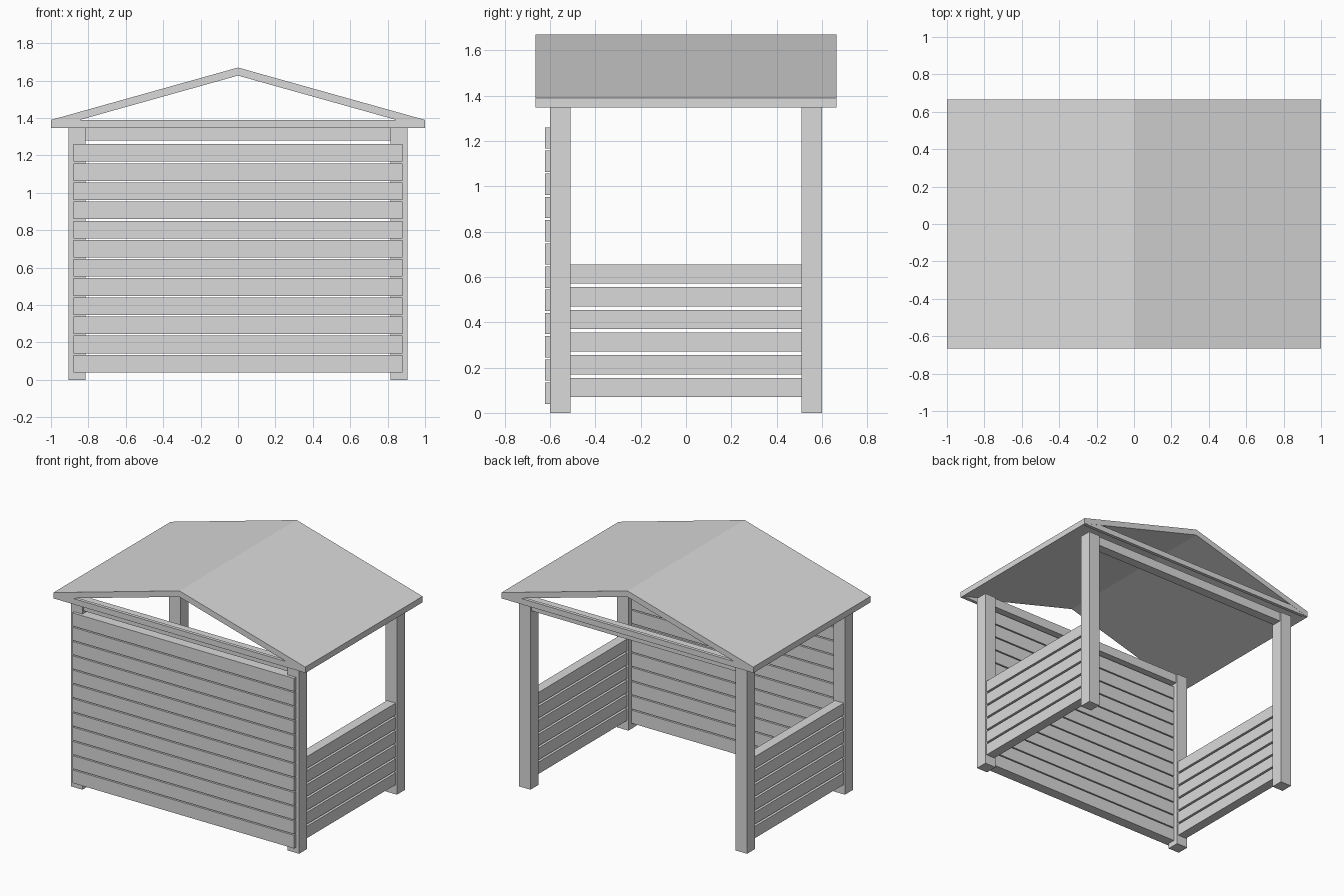
import bpy, bmesh

if "Cube" in bpy.data.objects:
    bpy.data.objects.remove(bpy.data.objects["Cube"])

# One plain colour for the whole shelter
grey = bpy.data.materials.new("light grey")
grey.diffuse_color = (0.7, 0.7, 0.7, 1.0)
grey.use_nodes = True
grey.node_tree.nodes["Principled BSDF"].inputs["Base Color"].default_value = grey.diffuse_color


def finish(name, bm):
    bmesh.ops.recalc_face_normals(bm, faces=bm.faces[:])
    mesh = bpy.data.meshes.new(name)
    bm.to_mesh(mesh)
    bm.free()
    mesh.materials.append(grey)
    obj = bpy.data.objects.new(name, mesh)
    bpy.context.collection.objects.link(obj)
    return obj


def box(name, x, y, z):
    """Box from (min, max) ranges on each axis."""
    bm = bmesh.new()
    bmesh.ops.create_cube(bm, size=1.0)
    for v in bm.verts:
        for axis, (lo, hi) in enumerate((x, y, z)):
            v.co[axis] = (lo + hi) / 2 + v.co[axis] * (hi - lo)
    return finish(name, bm)


def prism(name, profile, y0, y1):
    """Extrude an (x, z) profile along y."""
    bm = bmesh.new()
    face = bm.faces.new([bm.verts.new((x, y0, z)) for x, z in profile])
    new = bmesh.ops.extrude_face_region(bm, geom=[face])["geom"]
    for v in new:
        if isinstance(v, bmesh.types.BMVert):
            v.co.y = y1
    return finish(name, bm)


def side(s, lo, hi):
    return (lo, hi) if s > 0 else (-hi, -lo)


names_x = {-1: "left", 1: "right"}
names_y = {-1: "front", 1: "back"}

# Corner posts
for sx in (-1, 1):
    for sy in (-1, 1):
        box(f"{names_y[sy]}_{names_x[sx]}_post",
            side(sx, 0.815, 0.905), side(sy, 0.51, 0.60), (0, 1.347))

# Front wall boards, let into the posts
for i in range(12):
    z = 0.04 + i * 0.1024
    box(f"front_board_{i + 1}", (-0.88, 0.88), (-0.622, -0.545), (z, z + 0.094))

# Low side wall boards between the posts
for sx in (-1, 1):
    for i in range(6):
        z = 0.07 + i * 0.1
        box(f"{names_x[sx]}_side_board_{i + 1}",
            side(sx, 0.825, 0.895), (-0.51, 0.51), (z, z + 0.085))

# Top beams between posts, and thin gable ties under the roof ends
for sy in (-1, 1):
    box(f"{names_y[sy]}_top_beam", (-0.815, 0.815), side(sy, 0.52, 0.59), (1.28, 1.347))
    prism(f"{names_y[sy]}_gable_tie",
          [(-0.998, 1.348), (0.998, 1.348), (0.998, 1.389), (-0.998, 1.389)],
          sy * 0.64, sy * 0.664)

# Pitched roof with vertical eave edges
prism("roof",
      [(-1, 1.347), (-1, 1.39), (0, 1.67), (1, 1.39), (1, 1.347), (0, 1.627)],
      -0.665, 0.665)
